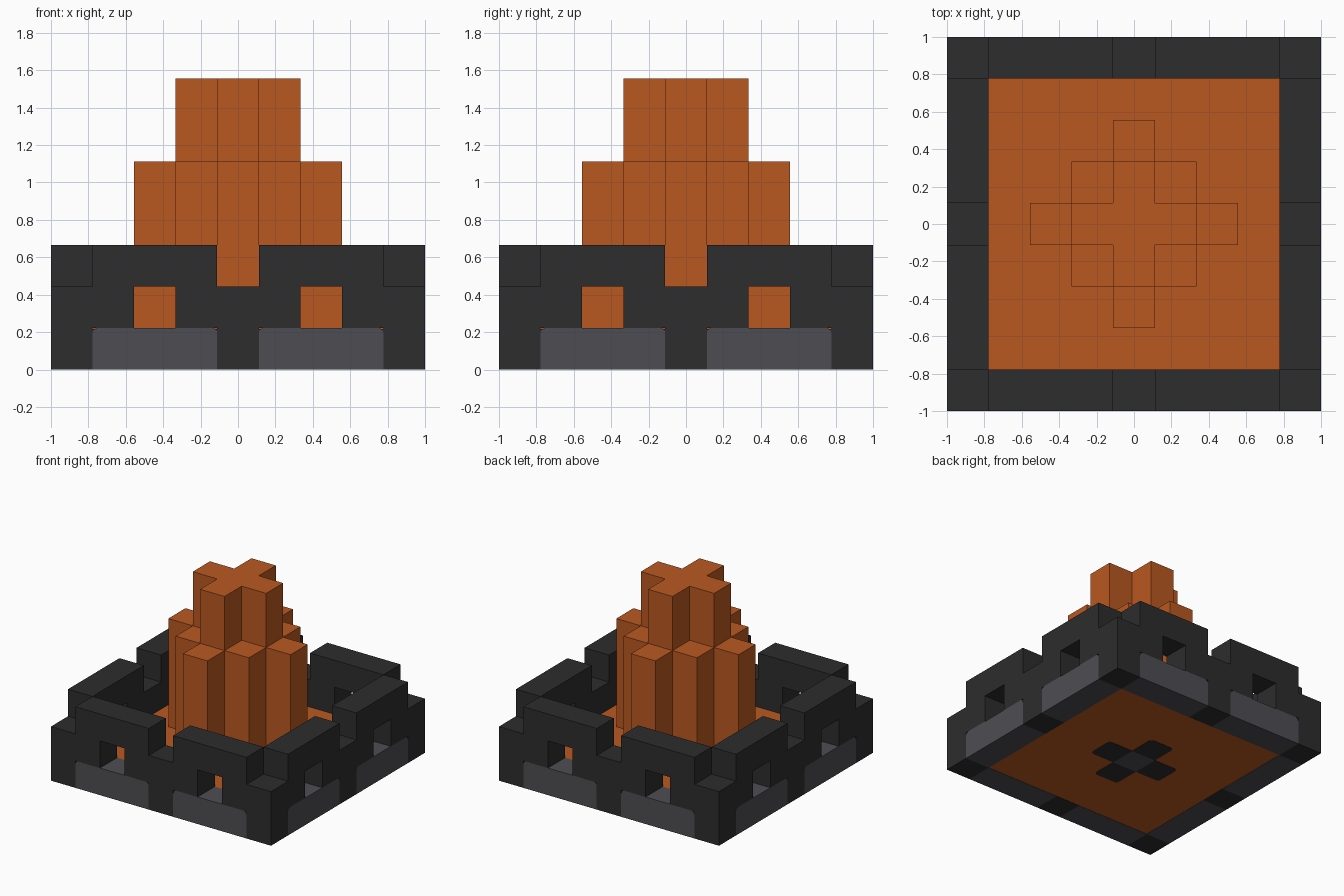
import bpy, bmesh
from math import pi, sin, cos
from mathutils import Matrix

U = 2 / 9        # one block of the building grid
SKIN = 0.02      # thin offset, in blocks

cube = bpy.data.objects.get("Cube")
if cube:
    bpy.data.objects.remove(cube, do_unlink=True)


def material(name, rgb):
    mat = bpy.data.materials.new(name)
    mat.use_nodes = True
    color = (*rgb, 1)
    mat.diffuse_color = color
    mat.node_tree.nodes["Principled BSDF"].inputs["Base Color"].default_value = color
    return mat


ORANGE = material("burnt_orange", (0.491, 0.098, 0.015))
DARK = material("charcoal", (0.026, 0.026, 0.026))
GREY = material("slate_grey", (0.076, 0.074, 0.084))


def prism(name, outline, low, high, mat, upright=False, turn=0):
    """Extrude an outline in block units, along z or (upright) along y."""
    bm = bmesh.new()
    if upright:
        verts = [bm.verts.new((a, low, b)) for a, b in outline]
        step = (0, high - low, 0)
    else:
        verts = [bm.verts.new((a, b, low)) for a, b in outline]
        step = (0, 0, high - low)
    base = bm.faces.new(verts)
    grown = bmesh.ops.extrude_face_region(bm, geom=[base], use_keep_orig=True)["geom"]
    bmesh.ops.translate(bm, vec=step, verts=[g for g in grown if isinstance(g, bmesh.types.BMVert)])
    bmesh.ops.recalc_face_normals(bm, faces=bm.faces)
    bm.transform(Matrix.Rotation(turn * pi / 2, 4, "Z") @ Matrix.Scale(U, 4))
    mesh = bpy.data.meshes.new(name)
    bm.to_mesh(mesh)
    bm.free()
    mesh.materials.append(mat)
    obj = bpy.data.objects.new(name, mesh)
    bpy.context.collection.objects.link(obj)
    return obj


def rect(x0, x1, y0, y1):
    return [(x0, y0), (x1, y0), (x1, y1), (x0, y1)]


def round_top(x0, x1, y0, y1, r=0.13, steps=4):
    """Rectangle whose two upper corners are rounded."""
    arc = [i * pi / 2 / steps for i in range(steps + 1)]
    right = [(x1 - r + r * cos(t), y1 - r + r * sin(t)) for t in arc]
    left = [(x0 + r - r * sin(t), y1 - r + r * cos(t)) for t in arc]
    return [(x0, y0), (x1, y0)] + right + left


def four_fold(quarter):
    """Repeat a quarter outline around the centre."""
    points, part = [], quarter
    for _ in range(4):
        points += part
        part = [(-y, x) for x, y in part]
    return points


# Stepped central tower
prism("tower_lower", four_fold([(2.5, -.5), (2.5, .5), (1.5, .5), (1.5, 1.5), (.5, 1.5)]), 1, 5, ORANGE)
prism("tower_upper", four_fold([(1.5, -.5), (1.5, .5), (.5, .5)]), 5, 7, ORANGE)

# Courtyard floor with the inlaid centre of its underside
prism("floor", rect(-3.5, 3.5, -3.5, 3.5), SKIN, 1, ORANGE)
prism("floor_underside", four_fold([(3.5, -3.5), (3.5, 3.5), (.5, 3.5), (.5, 1.5)][:1]), SKIN / 2, SKIN, ORANGE)
prism("underside_centre", rect(-.5, .5, -.5, .5), 0, SKIN, GREY)

# Half wall: a lintel on two piers around a window
arch = [(-3.5, 1), (-3.5, 3), (-.5, 3), (-.5, 1), (-1.5, 1), (-1.5, 2), (-2.5, 2), (-2.5, 1)]

for side, turn in (("front", 0), ("left", 1), ("back", 2), ("right", 3)):
    prism(side + "_underside_inlay", round_top(-.5, .5, .5, 1.5), 0, SKIN, DARK, turn=turn)
    prism(side + "_corner_post", rect(-4.5, -3.5, -4.5, -3.5), 0, 2, DARK, turn=turn)
    prism(side + "_gate_pillar", rect(-.5, .5, -4.5, -3.5), 0, 2, DARK, turn=turn)
    for half, shift in (("first", 0), ("second", 4)):
        name = f"{side}_{half}_"
        prism(name + "wall", [(x + shift, z) for x, z in arch], -4.5, -3.5, DARK, True, turn)
        x0, x1 = shift - 3.5, shift - .5
        prism(name + "plinth", round_top(x0, x1, 0, 1), -4.5, -3.5, GREY, True, turn)
        # Dark backing that shows at the rounded plinth corners
        prism(name + "plinth_backing", rect(x0, x1, SKIN, 1 - SKIN), -4.5 + SKIN, -3.5 - SKIN, DARK, True, turn)
